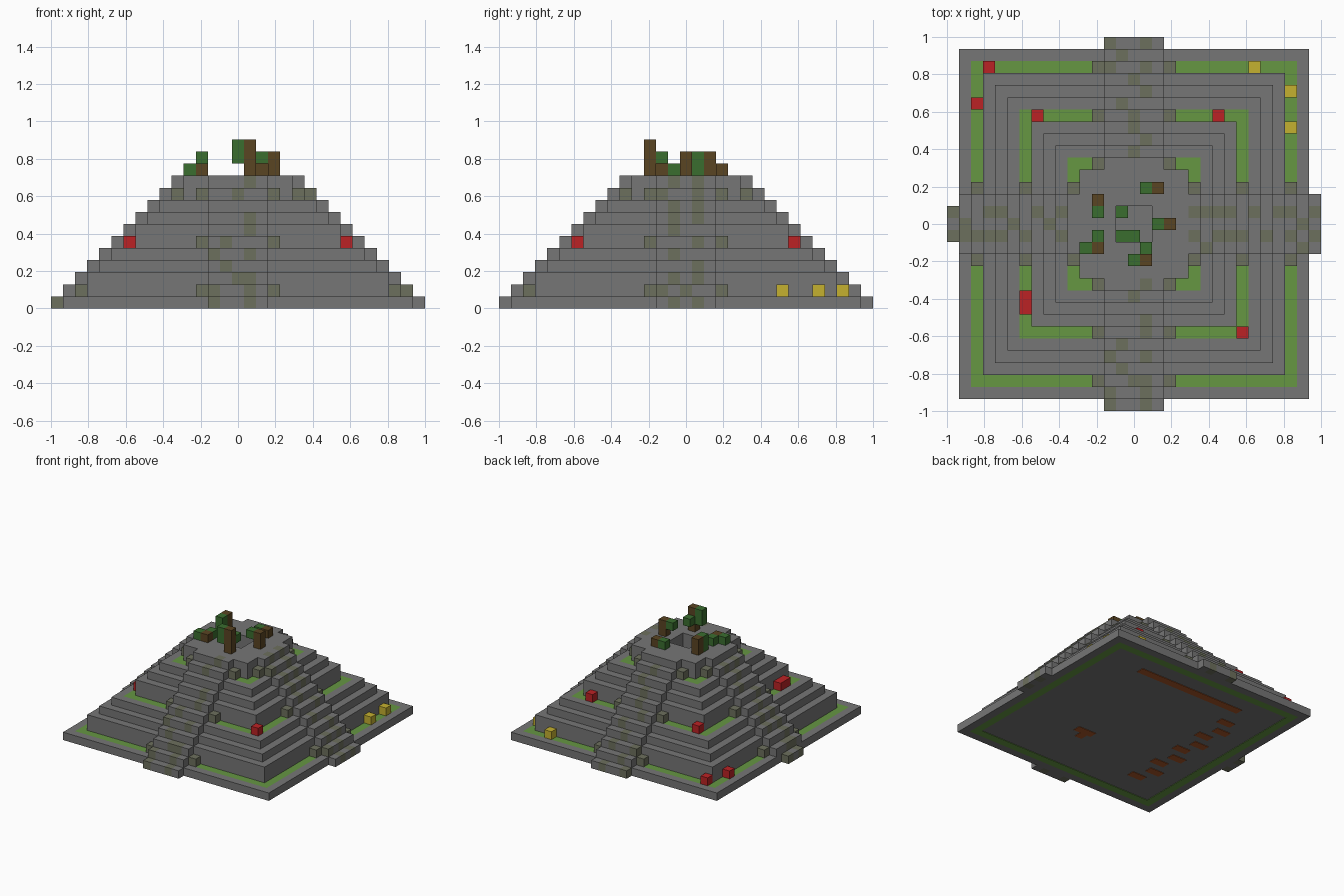
import bpy
import bmesh

U = 2 / 31  # edge of one block

if "Cube" in bpy.data.objects:
    bpy.data.objects.remove(bpy.data.objects["Cube"], do_unlink=True)


def material(name, rgb):
    m = bpy.data.materials.new(name)
    m.use_nodes = True
    m.diffuse_color = (*rgb, 1)
    m.node_tree.nodes["Principled BSDF"].inputs["Base Color"].default_value = (*rgb, 1)
    return m


STONE = material("grey stone", (0.18, 0.18, 0.18))
MOSS = material("mossy stone", (0.152, 0.162, 0.11))
GRASS = material("grass green", (0.133, 0.31, 0.055))
RED = material("red petal", (0.5, 0.016, 0.018))
YELLOW = material("yellow petal", (0.56, 0.44, 0.03))
LEAF = material("leaf green", (0.042, 0.155, 0.028))
WOOD = material("brown wood", (0.102, 0.058, 0.016))
CLAY = material("orange clay", (0.4, 0.09, 0.02))


def part(name, boxes, mats):
    """One object from boxes (x0, x1, y0, y1, z0, z1, slot), in blocks."""
    bm = bmesh.new()
    for x0, x1, y0, y1, z0, z1, slot in boxes:
        verts = bmesh.ops.create_cube(bm, size=1)["verts"]
        for v in verts:
            v.co.x = U * (x0 if v.co.x < 0 else x1)
            v.co.y = U * (y0 if v.co.y < 0 else y1)
            v.co.z = U * (z0 if v.co.z < 0 else z1)
        for f in {f for v in verts for f in v.link_faces}:
            f.material_index = slot
    mesh = bpy.data.meshes.new(name)
    bm.to_mesh(mesh)
    bm.free()
    for m in mats:
        mesh.materials.append(m)
    ob = bpy.data.objects.new(name, mesh)
    bpy.context.collection.objects.link(ob)
    return ob


def slab(h, z0, z1):
    return [(-h, h, -h, h, z0, z1, 0)]


def frame(inner, outer, z0, z1):
    i, o = inner, outer
    return [(-o, o, i, o, z0, z1, 0), (-o, o, -o, -i, z0, z1, 0),
            (-o, -i, -i, i, z0, z1, 0), (i, o, -i, i, z0, z1, 0)]


def cell(x, y, z, height=1):
    return (x - .5, x + .5, y - .5, y + .5, z, z + height, 0)


# Planted terraces: stone rim, grass strip, stone core
SKIN = 0.06
for label, core, z in (("lower", 12.5, 0), ("middle", 8.5, 4), ("upper", 4.5, 8)):
    if z == 8:
        part("upper_core", frame(1.5, core, z, z + 1), [STONE])
    else:
        part(label + "_core", slab(core, z + (0 if z else SKIN), z + 1), [STONE])
    part(label + "_grass", frame(core, core + 1, z, z + 1), [GRASS])
    part(label + "_rim", frame(core + 1, core + 2, z, z + 1), [STONE])

# Plain stone tiers between the terraces
for n, (half, z0, z1) in enumerate(((12.5, 1, 3), (11.5, 3, 4), (8.5, 5, 7), (7.5, 7, 8))):
    part(f"tier_{n + 1}", slab(half, z0, z1), [STONE])

# Summit platform with its open shaft
part("summit", frame(1.5, 4.5, 9, 11), [STONE])

# Four stairways: one row of five blocks per step, M marks a mossy block
SIDES = {
    "front": (lambda a, r: (a, -r),
              "M..M. M..M. ..MM. .M... M..M. .M... ...M. ...M. ..... ..M.. ...M."),
    "back": (lambda a, r: (a, r),
             "M..M. .M... M..M. ..M.. ...M. .M... ..M.. ..M.. ...M. ..M.. ....."),
    "left": (lambda a, r: (r, a),
             ".M.M. M.M.. .M.M. ...M. .M... ...M. .M... .M.M. .M.M. M..M. .M.M."),
    "right": (lambda a, r: (-r, a),
              ".M.M. .MM.. .M... .M.M. .M.M. ..M.. .M... ...M. ..M.. .M.M. ....."),
}
for side, (place, pattern) in SIDES.items():
    def block(a0, a1, r0, r1, z, slot):
        (xa, ya), (xb, yb) = place(a0, r0), place(a1, r1)
        return (min(xa, xb), max(xa, xb), min(ya, yb), max(ya, yb), z, z + 1, slot)

    steps, posts = [], []
    for z, row in enumerate(pattern.split()):
        outer = 15.5 - z
        terrace = z in (1, 5, 9)
        for i, mark in enumerate(row):
            if side == "right" and z == 0 and i in (0, 4):
                continue
            steps.append(block(i - 2.5, i - 1.5, outer - 1 - terrace, outer, z, mark == "M"))
        if terrace:
            for a in (-3.5, 2.5):
                posts.append(block(a, a + 1, outer - 2, outer - 1, z, 0))
    part(side + "_stairs", steps, [STONE, MOSS])
    part(side + "_stair_posts", posts, [MOSS])

# Flowers on the terraces
part("red_flowers", [cell(*p) for p in (
    (-12, 13, 1), (-13, 10, 1), (-8, 9, 5), (7, 9, 5), (-9, -6, 5), (-9, -7, 5), (9, -9, 5))], [RED])
part("yellow_flowers", [cell(*p) for p in (
    (10, 13, 1), (13, 11, 1), (13, 8, 1), (-9, 3, 5))], [YELLOW])

# Small trees on the summit and leaves in the shaft
part("tree_trunks", [cell(*p) for p in (
    (1, -3, 11, 3), (3, 0, 11, 2), (-3, 2, 11, 2), (2, 3, 11), (-3, -2, 11))], [WOOD])
part("tree_leaves", [cell(*p) for p in (
    (0, -3, 12, 2), (1, -2, 12), (2, 0, 12), (-3, 1, 11, 2), (1, 3, 11),
    (-3, -1, 11), (-4, -2, 11))], [LEAF])
part("shaft_floor", slab(1.5, 7.9, 8), [STONE])
part("shaft_leaves", [cell(*p) for p in ((-1, 1, 8), (-1, -1, 8), (0, -1, 8))], [LEAF])

# Clay inlays on the underside
inlays = [(-7.5, 7.5, 9.5, 10.5, 0, SKIN, 0), (2, 4.5, -5.5, -4.5, 0, SKIN, 0),
          (2.5, 3.5, -6.5, -5.5, 0, SKIN, 0)]
for n, y in enumerate(range(7, -10, -2)):
    x = -9 if n % 2 else -8
    inlays.append((x - 1, x + 1, y - .5, y + .5, 0, SKIN, 0))
part("underside_inlays", inlays, [CLAY])
